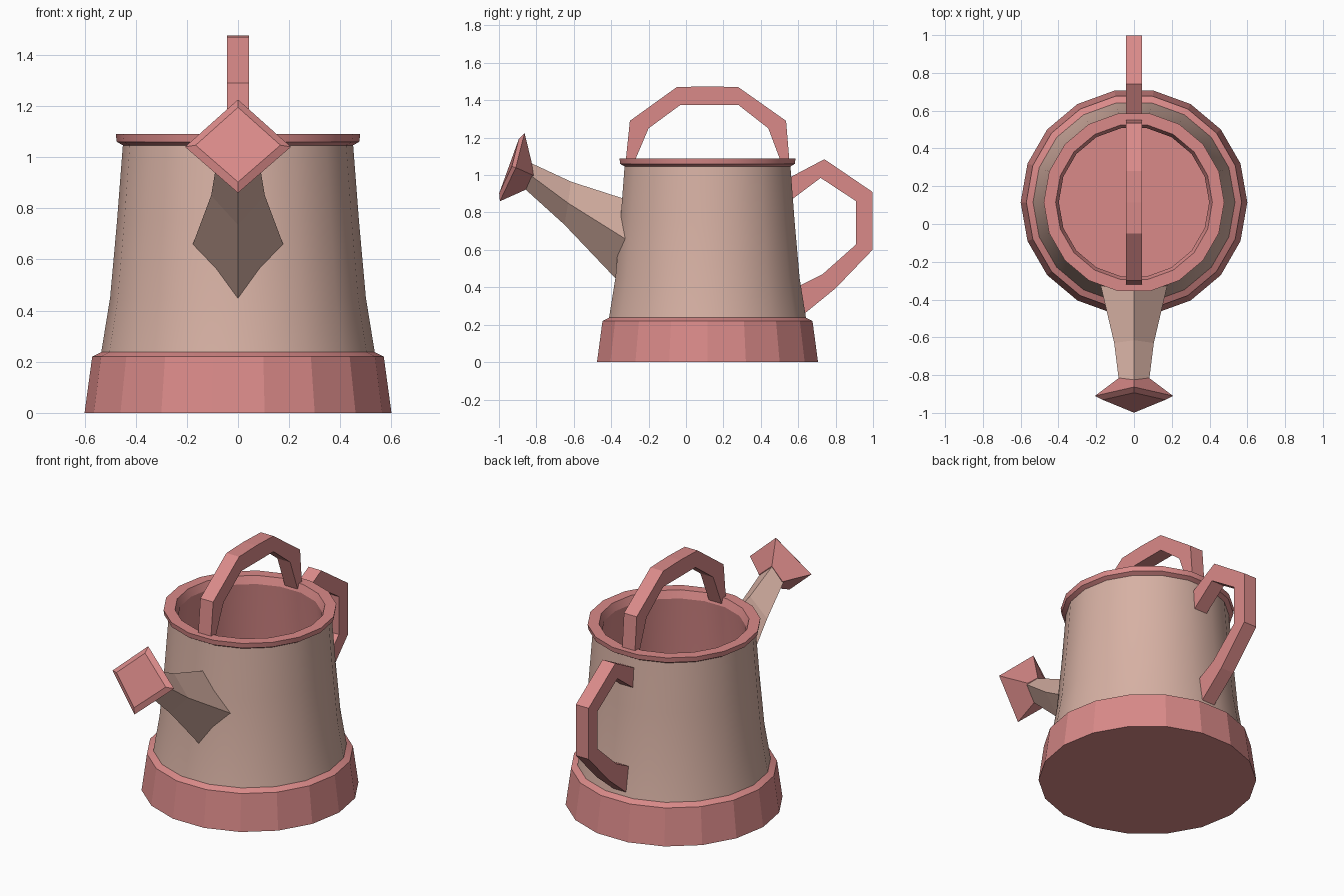
import bpy, bmesh, math
from mathutils import Vector

if "Cube" in bpy.data.objects:
    bpy.data.objects.remove(bpy.data.objects["Cube"])

CY, SIDES, HW = 0.115, 18, 0.043


def material(name, rgb):
    m = bpy.data.materials.new(name)
    m.diffuse_color = (*rgb, 1)
    m.use_nodes = True
    m.node_tree.nodes["Principled BSDF"].inputs["Base Color"].default_value = m.diffuse_color
    return m


pink = material("rose_pink", (0.70, 0.255, 0.25))
tan = material("pale_tan", (0.68, 0.44, 0.37))


def finish(name, bm, mat, smooth=None, recalc=True):
    if recalc:
        bmesh.ops.recalc_face_normals(bm, faces=bm.faces)
    me = bpy.data.meshes.new(name)
    bm.to_mesh(me)
    bm.free()
    ob = bpy.data.objects.new(name, me)
    bpy.context.collection.objects.link(ob)
    me.materials.append(mat)
    if smooth:
        bpy.ops.object.select_all(action='DESELECT')
        ob.select_set(True)
        bpy.context.view_layer.objects.active = ob
        bpy.ops.object.shade_smooth_by_angle(angle=math.radians(smooth))
    return ob


def loft(bm, rings, close=False):
    """Bridge rings of points; returns the vertex rings."""
    vs = [[bm.verts.new(p) for p in r] for r in rings]
    pairs = list(zip(vs, vs[1:])) + ([(vs[-1], vs[0])] if close else [])
    for a, b in pairs:
        for i in range(len(a)):
            j = (i + 1) % len(a)
            bm.faces.new((a[i], a[j], b[j], b[i]))
    return vs


def lathe(name, profile, mat, smooth, cap_start=False, cap_end=False, close=False):
    bm = bmesh.new()
    rings = [[(r * math.cos(2 * math.pi * i / SIDES),
               CY + r * math.sin(2 * math.pi * i / SIDES), z)
              for i in range(SIDES)] for r, z in profile]
    vs = loft(bm, rings, close)
    if cap_start:
        bm.faces.new(vs[0][::-1])
    if cap_end:
        bm.faces.new(vs[-1])
    # profiles run upward on the outside, so faces already point outward
    return finish(name, bm, mat, smooth, recalc=False)


def band(name, outer, inner, mat):
    """Flat strap: outer and inner outline in the YZ plane, given width in X."""
    bm = bmesh.new()
    rings = [[(-HW, *o), (HW, *o), (HW, *i), (-HW, *i)] for o, i in zip(outer, inner)]
    vs = loft(bm, rings)
    bm.faces.new(vs[0])
    bm.faces.new(vs[-1])
    return finish(name, bm, mat)


# flared foot with closed bottom
lathe("base", [(0.60, 0), (0.57, 0.22), (0.53, 0.24), (0.46, 0.24)], pink, 15, cap_start=True)

# tapering body wall
lathe("body", [(0.535, 0.235), (0.50, 0.45), (0.473, 0.75), (0.45, 1.05)], tan, 30)

# rim lip, running on into the inner wall and floor
lathe("rim_and_lining", [(0.448, 1.045), (0.474, 1.06), (0.478, 1.09), (0.415, 1.09),
                         (0.398, 1.045), (0.43, 0.75), (0.46, 0.45), (0.49, 0.10)],
      pink, 25, cap_end=True)

# carrying handle arched over the opening
band("top_handle",
     [(-0.325, 1.05), (-0.30, 1.29), (-0.05, 1.47), (0.115, 1.475), (0.28, 1.47), (0.535, 1.29), (0.555, 1.05)],
     [(-0.285, 1.05), (-0.20, 1.25), (-0.03, 1.375), (0.115, 1.375), (0.28, 1.375), (0.44, 1.25), (0.515, 1.05)],
     pink)

# pouring handle at the back
band("back_handle",
     [(0.56, 0.99), (0.74, 1.085), (0.997, 0.91), (0.997, 0.60), (0.80, 0.395), (0.61, 0.24)],
     [(0.56, 0.865), (0.72, 0.985), (0.91, 0.86), (0.91, 0.63), (0.73, 0.47), (0.59, 0.40)],
     pink)


def diamond(hw, top, side, bottom):
    return [(0, *top), (hw, *side), (0, *bottom), (-hw, *side)]


# four-sided spout
bm = bmesh.new()
loft(bm, [diamond(0.18, (-0.32, 0.87), (-0.31, 0.65), (-0.36, 0.43)),
          diamond(0.105, (-0.615, 0.965), (-0.63, 0.85), (-0.65, 0.735)),
          diamond(0.08, (-0.83, 1.065), (-0.83, 0.998), (-0.86, 0.925))])
finish("spout", bm, tan)

# sprinkler head: flares to a diamond, with a slightly raised front plate
edge = diamond(0.207, (-0.863, 1.225), (-0.91, 1.04), (-0.995, 0.86))
mid = Vector((0, -0.93, 1.042))
push = Vector((0, -0.938, 0.347)) * 0.018
plate = [mid + (Vector(p) - mid) * 0.8 + push for p in edge]
bm = bmesh.new()
vs = loft(bm, [diamond(0.08, (-0.825, 1.067), (-0.815, 0.998), (-0.857, 0.922)), edge, plate])
bm.faces.new(vs[0])
bm.faces.new(vs[-1])
finish("sprinkler_head", bm, pink)
